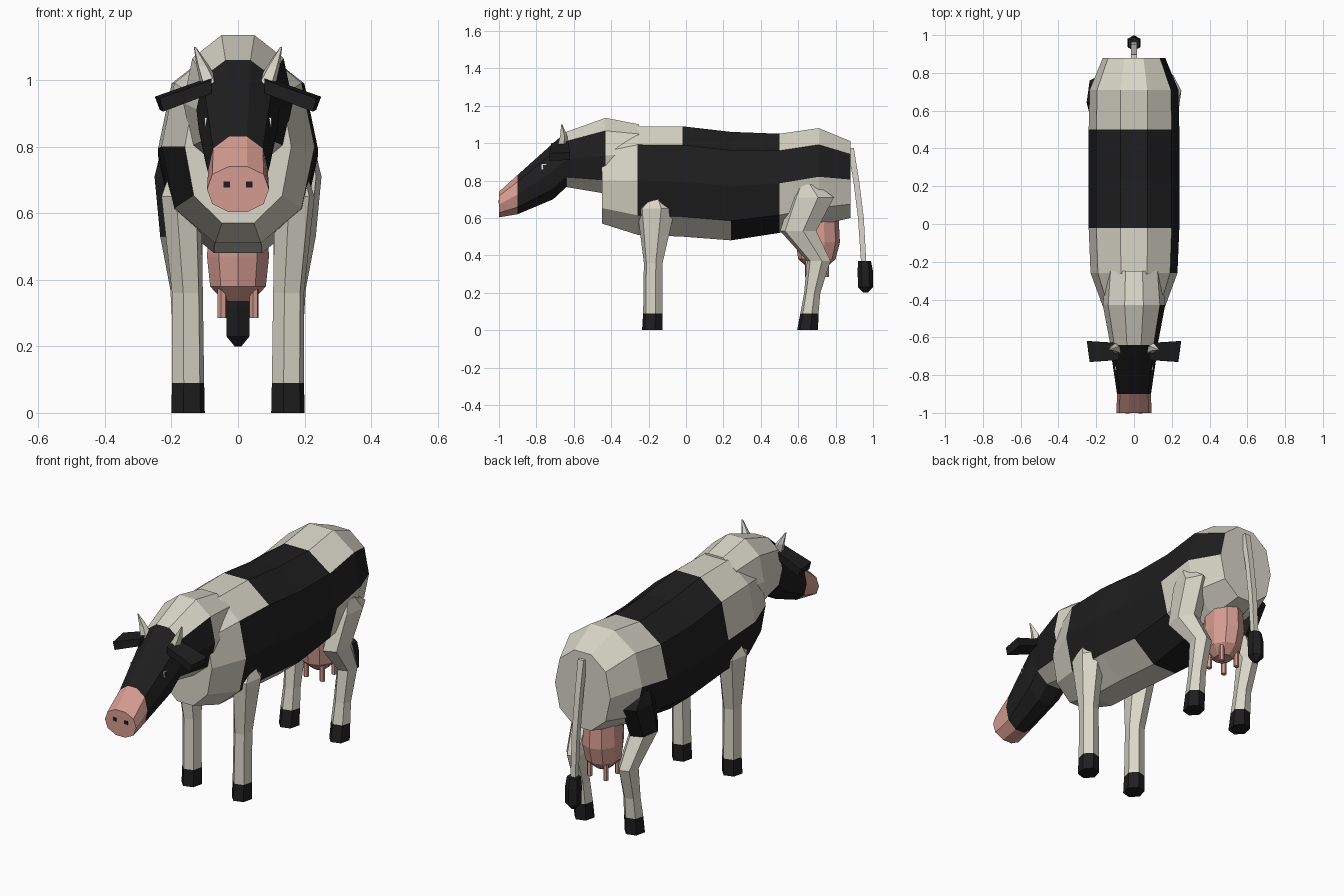
import bpy, bmesh, math
from mathutils import Vector

if "Cube" in bpy.data.objects:
    bpy.data.objects.remove(bpy.data.objects["Cube"])


def material(name, rgb):
    m = bpy.data.materials.new(name)
    m.diffuse_color = (*rgb, 1)
    m.use_nodes = True
    m.node_tree.nodes["Principled BSDF"].inputs["Base Color"].default_value = m.diffuse_color
    return m


MATS = [material("cream", (0.70, 0.68, 0.58)),
        material("black", (0.013, 0.013, 0.013)),
        material("pink", (0.66, 0.33, 0.28)),
        material("eye_white", (0.85, 0.85, 0.85))]
CREAM, BLACK, PINK, WHITE = range(4)


def loft(name, rings, paint):
    """Skin a list of rings; paint(segment, strip) gives the colour, caps use strip -1."""
    bm = bmesh.new()
    loops = [[bm.verts.new(p) for p in ring] for ring in rings]
    n = len(loops[0])
    last = len(loops) - 2
    for s in range(last + 1):
        for k in range(n):
            j = (k + 1) % n
            f = bm.faces.new((loops[s][k], loops[s][j], loops[s + 1][j], loops[s + 1][k]))
            f.material_index = paint(s, k)
    bm.faces.new(loops[0]).material_index = paint(0, -1)
    bm.faces.new(loops[-1]).material_index = paint(last, -1)
    bmesh.ops.recalc_face_normals(bm, faces=bm.faces)
    me = bpy.data.meshes.new(name)
    bm.to_mesh(me)
    bm.free()
    for m in MATS:
        me.materials.append(m)
    ob = bpy.data.objects.new(name, me)
    bpy.context.collection.objects.link(ob)
    return ob


# Ten-sided torso cross-section: strips 0-3 right side, 4 belly, 5-8 left side, 9 back
HALF = [(0.3, 1), (0.83, 0.83), (1, 0.5), (0.83, 0.18), (0.3, 0)]
SECTION = HALF + [(-x, z) for x, z in reversed(HALF)]


def section(y, top, bottom, w):
    return [(x * w, y, bottom + z * (top - bottom)) for x, z in SECTION]


def flat_ring(x, y, z, rx, ry, n=6, turn=15):
    a0 = math.radians(turn)
    return [(x + rx * math.cos(a0 + i * math.tau / n),
             y + ry * math.sin(a0 + i * math.tau / n), z) for i in range(n)]


def plate(name, center, size, colour):
    c, (a, b, h) = Vector(center), [s / 2 for s in size]
    rings = [[c + Vector(p) for p in ((-a, -b, z), (a, -b, z), (a, b, z), (-a, b, z))]
             for z in (-h, h)]
    return loft(name, rings, lambda s, k: colour)


# Torso with black patches: strip -> segments that are black
PATCH = {0: (2, 3), 1: (1, 2, 3, 4, 5), 2: (1, 2, 3), 3: (3,), 4: (3,), 5: (3,),
         6: (0, 1, 2, 3, 4), 7: (2, 3), 8: (2, 3), 9: (2, 3)}
loft("body", [section(*r) for r in [
    (-0.45, 1.03, 0.57, 0.16), (-0.26, 1.09, 0.51, 0.23), (-0.02, 1.09, 0.50, 0.24),
    (0.24, 1.06, 0.48, 0.24), (0.50, 1.05, 0.52, 0.24), (0.71, 1.08, 0.56, 0.235),
    (0.88, 1.01, 0.60, 0.165)]],
    lambda s, k: BLACK if s in PATCH.get(k, ()) else CREAM)


# Neck, face and muzzle
def head_paint(s, k):
    if s == 0 or (s == 1 and k not in (1, 2)):
        return CREAM
    return PINK if s == 4 else BLACK


loft("head", [section(*r) for r in [
    (-0.25, 1.10, 0.80, 0.15), (-0.43, 1.135, 0.73, 0.165), (-0.64, 1.06, 0.765, 0.125),
    (-0.71, 1.00, 0.70, 0.118), (-0.90, 0.83, 0.62, 0.09), (-1.0, 0.74, 0.603, 0.093)]],
    head_paint)

for side, label in ((1, "right"), (-1, "left")):
    # Front leg with black hoof
    loft(f"{label}_front_leg", [flat_ring(side * x, y, z, rx, ry) for x, y, z, rx, ry in [
        (0.15, -0.18, 0, 0.052, 0.057), (0.15, -0.177, 0.09, 0.050, 0.054),
        (0.152, -0.175, 0.36, 0.048, 0.052), (0.17, -0.16, 0.65, 0.062, 0.105),
        (0.18, -0.16, 0.71, 0.03, 0.03)]],
        lambda s, k: BLACK if s == 0 else CREAM)

    # Hind leg with bent hock; the left thigh is black
    thigh = CREAM if side > 0 else BLACK
    loft(f"{label}_hind_leg", [flat_ring(side * x, y, z, rx, ry) for x, y, z, rx, ry in [
        (0.15, 0.65, 0, 0.052, 0.058), (0.15, 0.66, 0.09, 0.050, 0.05),
        (0.15, 0.675, 0.20, 0.045, 0.045), (0.155, 0.71, 0.37, 0.05, 0.065),
        (0.17, 0.60, 0.53, 0.066, 0.10), (0.19, 0.675, 0.71, 0.063, 0.12),
        (0.20, 0.65, 0.78, 0.035, 0.045)]],
        lambda s, k: BLACK if s == 0 else thigh if s >= 4 else CREAM)

    # Ear: flat drooping slab
    loft(f"{label}_ear", [[(side * x, y, z) for x, y, z in quad] for quad in (
        [(0.08, -0.63, 1.01), (0.08, -0.72, 1.00), (0.08, -0.72, 0.96), (0.08, -0.63, 0.97)],
        [(0.25, -0.62, 0.95), (0.235, -0.73, 0.945), (0.225, -0.73, 0.905),
         (0.235, -0.62, 0.91)])], lambda s, k: BLACK)

    # Horn: tapered, leaning outward
    loft(f"{label}_horn", [flat_ring(side * x, y, z, r, r, 5) for x, y, z, r in [
        (0.085, -0.66, 0.99, 0.03), (0.105, -0.655, 1.04, 0.021),
        (0.13, -0.665, 1.10, 0.003)]], lambda s, k: CREAM)

    # Eye and nostril plates
    plate(f"{label}_eye", (side * 0.096, -0.757, 0.874), (0.009, 0.03, 0.028), WHITE)
    plate(f"{label}_pupil", (side * 0.098, -0.757, 0.874), (0.009, 0.016, 0.018), BLACK)
    plate(f"{label}_nostril", (side * 0.034, -1.0, 0.686), (0.02, 0.006, 0.018), BLACK)

    # Teats
    for tag, y in (("front", 0.65), ("rear", 0.75)):
        loft(f"{label}_{tag}_teat", [flat_ring(side * 0.048, y, z, 0.014, 0.014)
                                     for z in (0.285, 0.38)], lambda s, k: PINK)

# Udder
loft("udder", [flat_ring(0, y, z, rx, ry, 10, 18) for y, z, rx, ry in [
    (0.70, 0.335, 0.045, 0.05), (0.70, 0.38, 0.088, 0.10), (0.705, 0.47, 0.098, 0.118),
    (0.70, 0.62, 0.088, 0.115)]], lambda s, k: PINK)

# Tail and dark tuft
loft("tail", [flat_ring(0, y, z, r, r, 4, 45) for y, z, r in [
    (0.88, 0.975, 0.024), (0.91, 0.80, 0.022), (0.935, 0.60, 0.022), (0.95, 0.36, 0.02)]],
    lambda s, k: CREAM)
loft("tail_tuft", [flat_ring(0, y, z, r, r, 6, 30) for y, z, r in [
    (0.955, 0.37, 0.034), (0.958, 0.32, 0.041), (0.96, 0.23, 0.04), (0.96, 0.20, 0.012)]],
    lambda s, k: BLACK)
